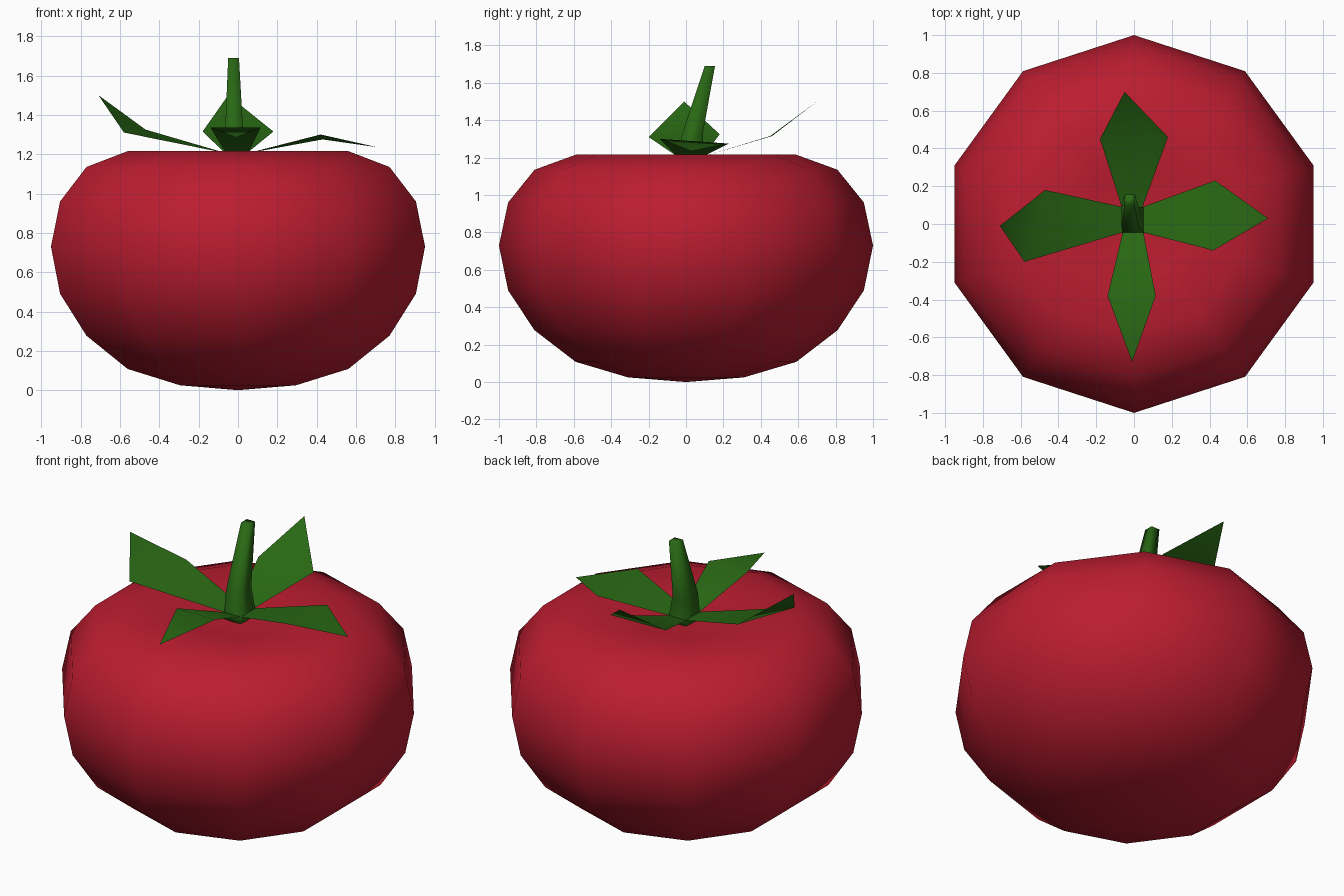
import bpy, math

if "Cube" in bpy.data.objects:
    bpy.data.objects.remove(bpy.data.objects["Cube"])


def material(name, color):
    m = bpy.data.materials.new(name)
    m.diffuse_color = (*color, 1)
    m.use_nodes = True
    m.node_tree.nodes["Principled BSDF"].inputs["Base Color"].default_value = m.diffuse_color
    return m


RED = material("red_skin", (0.50, 0.012, 0.03))
GREEN = material("green_leaf", (0.022, 0.14, 0.007))


def add_mesh(name, verts, faces, mat):
    me = bpy.data.meshes.new(name)
    me.from_pydata(verts, [], faces)
    me.materials.append(mat)
    me.polygons.foreach_set("use_smooth", [True] * len(me.polygons))
    me.update()
    ob = bpy.data.objects.new(name, me)
    bpy.context.collection.objects.link(ob)
    return ob


def loft(rings):
    """Faces joining equal rings of points, listed bottom to top."""
    n = len(rings[0])
    verts = [p for ring in rings for p in ring]
    faces = [(k * n + i, k * n + (i + 1) % n, (k + 1) * n + (i + 1) % n, (k + 1) * n + i)
             for k in range(len(rings) - 1) for i in range(n)]
    return verts, faces


# Fruit: ten-sided squashed ball with a dimpled top
SIDES = 10
profile = [(0.31, 0.025), (0.59, 0.108), (0.81, 0.277), (0.951, 0.49), (1.0, 0.73),
           (0.951, 0.96), (0.81, 1.135), (0.588, 1.216), (0.31, 1.19)]
angles = [math.pi / 2 + math.tau * i / SIDES for i in range(SIDES)]
verts, faces = loft([[(r * math.cos(a), r * math.sin(a), z) for a in angles]
                     for r, z in profile])
bottom, top = len(verts), len(verts) + 1
verts += [(0, 0, 0), (0, 0, 1.16)]
last = (len(profile) - 1) * SIDES
for i in range(SIDES):
    j = (i + 1) % SIDES
    faces += [(bottom, j, i), (top, last + i, last + j)]
add_mesh("fruit", verts, faces, RED)


# Stem: tapered square stalk leaning back
def square(x0, x1, y0, y1, z):
    return [(x0, y0, z), (x1, y0, z), (x1, y1, z), (x0, y1, z)]


verts, faces = loft([square(-0.065, 0.055, -0.05, 0.09, 1.16),
                     square(-0.06, 0.05, -0.045, 0.09, 1.21),
                     square(-0.065, 0.025, -0.02, 0.09, 1.33),
                     square(-0.05, 0.005, 0.10, 0.155, 1.69)])
faces += [(3, 2, 1, 0), (12, 13, 14, 15)]
add_mesh("stem", verts, faces, GREEN)

# Leaves: base pair, wide pair and tip
leaves = {
    "leaf_right": [(0.05, -0.045, 1.205), (0.42, -0.14, 1.30), (0.71, 0.03, 1.235),
                   (0.43, 0.23, 1.275), (0.045, 0.09, 1.205)],
    "leaf_back": [(0.045, 0.09, 1.205), (0.18, 0.46, 1.315), (-0.05, 0.70, 1.50),
                  (-0.18, 0.45, 1.315), (-0.065, 0.09, 1.205)],
    "leaf_left": [(-0.06, 0.09, 1.205), (-0.47, 0.18, 1.325), (-0.71, -0.01, 1.50),
                  (-0.58, -0.20, 1.31), (-0.06, -0.045, 1.205)],
    "leaf_front": [(-0.06, -0.045, 1.205), (-0.14, -0.38, 1.335), (-0.01, -0.73, 1.285),
                   (0.115, -0.38, 1.335), (0.05, -0.045, 1.205)],
}
for name, pts in leaves.items():
    add_mesh(name, pts, [(0, 1, 3, 4), (1, 2, 3)], GREEN)
